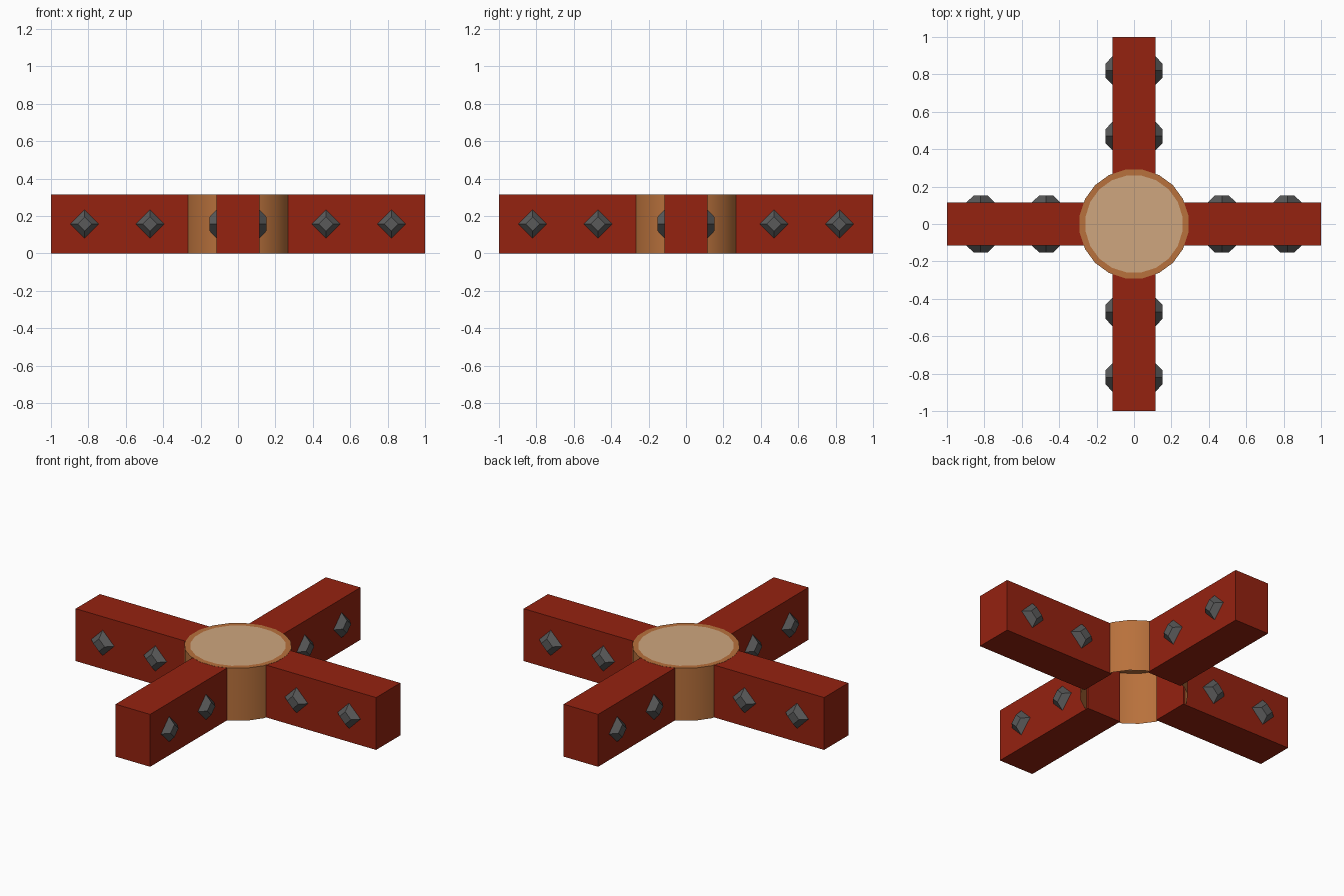
import bpy, bmesh, math
from mathutils import Matrix, Vector

if "Cube" in bpy.data.objects:
    bpy.data.objects.remove(bpy.data.objects["Cube"])

H = 0.315          # overall height
W = 0.115          # half width of an arm
R = 0.294          # hub radius


def material(name, rgb):
    m = bpy.data.materials.new(name)
    m.diffuse_color = (*rgb, 1)
    m.use_nodes = True
    m.node_tree.nodes["Principled BSDF"].inputs["Base Color"].default_value = m.diffuse_color
    return m


RED = material("red_paint", (0.30, 0.016, 0.005))
BARK = material("brown_wood", (0.48, 0.165, 0.045))
CORE = material("pale_wood", (0.62, 0.38, 0.21))
IRON = material("dark_iron", (0.10, 0.10, 0.10))


def finish(bm, name, mats):
    me = bpy.data.meshes.new(name)
    bm.to_mesh(me)
    bm.free()
    for m in mats:
        me.materials.append(m)
    ob = bpy.data.objects.new(name, me)
    bpy.context.collection.objects.link(ob)
    return ob


# Hub: open-bottomed round post with a pale inset top
N = 20
bm = bmesh.new()


def ring(r, z):
    return [bm.verts.new((r * math.cos((i + .5) * math.tau / N),
                          r * math.sin((i + .5) * math.tau / N), z)) for i in range(N)]


low, top, inner = ring(R, 0), ring(R, H + .001), ring(0.262, H + .001)
for a, b, smooth in ((low, top, True), (top, inner, False)):
    for i in range(N):
        j = (i + 1) % N
        bm.faces.new((a[i], a[j], b[j], b[i])).smooth = smooth
bm.faces.new(inner).material_index = 1
hub = finish(bm, "hub", [BARK, CORE])
bpy.context.view_layer.objects.active = hub
hub.select_set(True)
bpy.ops.object.shade_smooth_by_angle(angle=math.radians(35))

# Four arms around the hub, each with two studs per side
for k, side in enumerate(("right", "back", "left", "front")):
    turn = Matrix.Rotation(k * math.pi / 2, 4, 'Z')
    start = 0.255
    bm = bmesh.new()
    bmesh.ops.create_cube(bm, size=1, matrix=turn
                          @ Matrix.Translation(((1 + start) / 2, 0, H / 2))
                          @ Matrix.Diagonal((1 - start, 2 * W, H, 1)))
    finish(bm, side + "_arm", [RED])

    # Studs: blunt four-sided pyramids standing on their corners
    bm = bmesh.new()
    for x in (0.47, 0.82):
        for s in (-1, 1):
            place = (turn @ Matrix.Translation((x, s * (W + .018), H / 2))
                     @ Matrix.Rotation(-s * math.pi / 2, 4, 'X'))
            bmesh.ops.create_cone(bm, cap_ends=True, segments=4, radius1=0.077,
                                  radius2=0.038, depth=0.037, matrix=place)
    finish(bm, side + "_arm_studs", [IRON])
